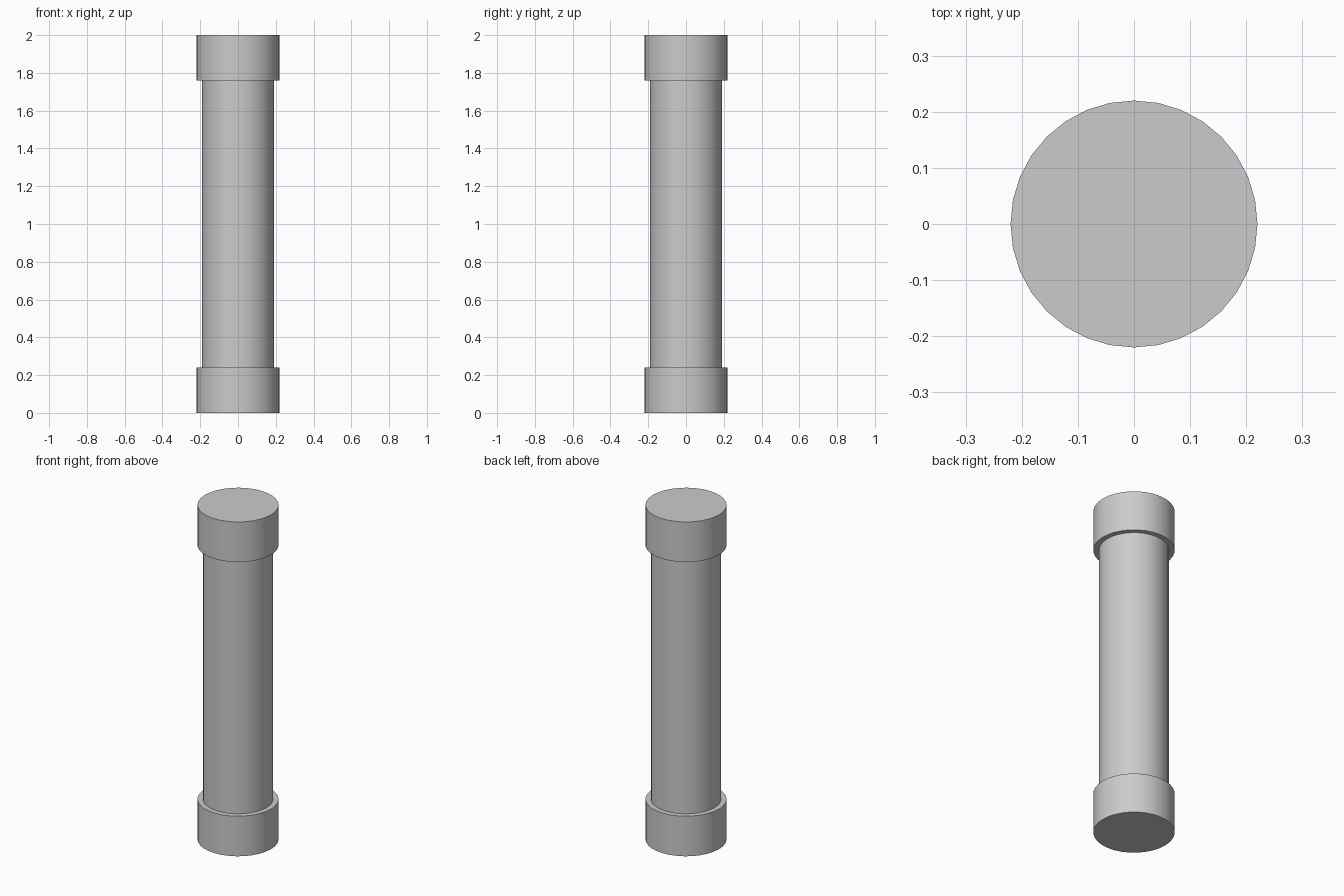
import bpy
import math

if "Cube" in bpy.data.objects:
    bpy.data.objects.remove(bpy.data.objects["Cube"])


def cylinder(name, radius, z0, z1):
    bpy.ops.mesh.primitive_cylinder_add(
        vertices=32, radius=radius, depth=z1 - z0, location=(0, 0, (z0 + z1) / 2))
    obj = bpy.context.object
    obj.name = name
    bpy.ops.object.shade_smooth_by_angle(angle=math.radians(30))
    return obj


# Tube between the two end caps, seated slightly inside them
cylinder("tube_body", 0.19, 0.23, 1.77)

# Wider end caps
for name, z0 in (("bottom_cap", 0.0), ("top_cap", 1.76)):
    cylinder(name, 0.22, z0, z0 + 0.24)
